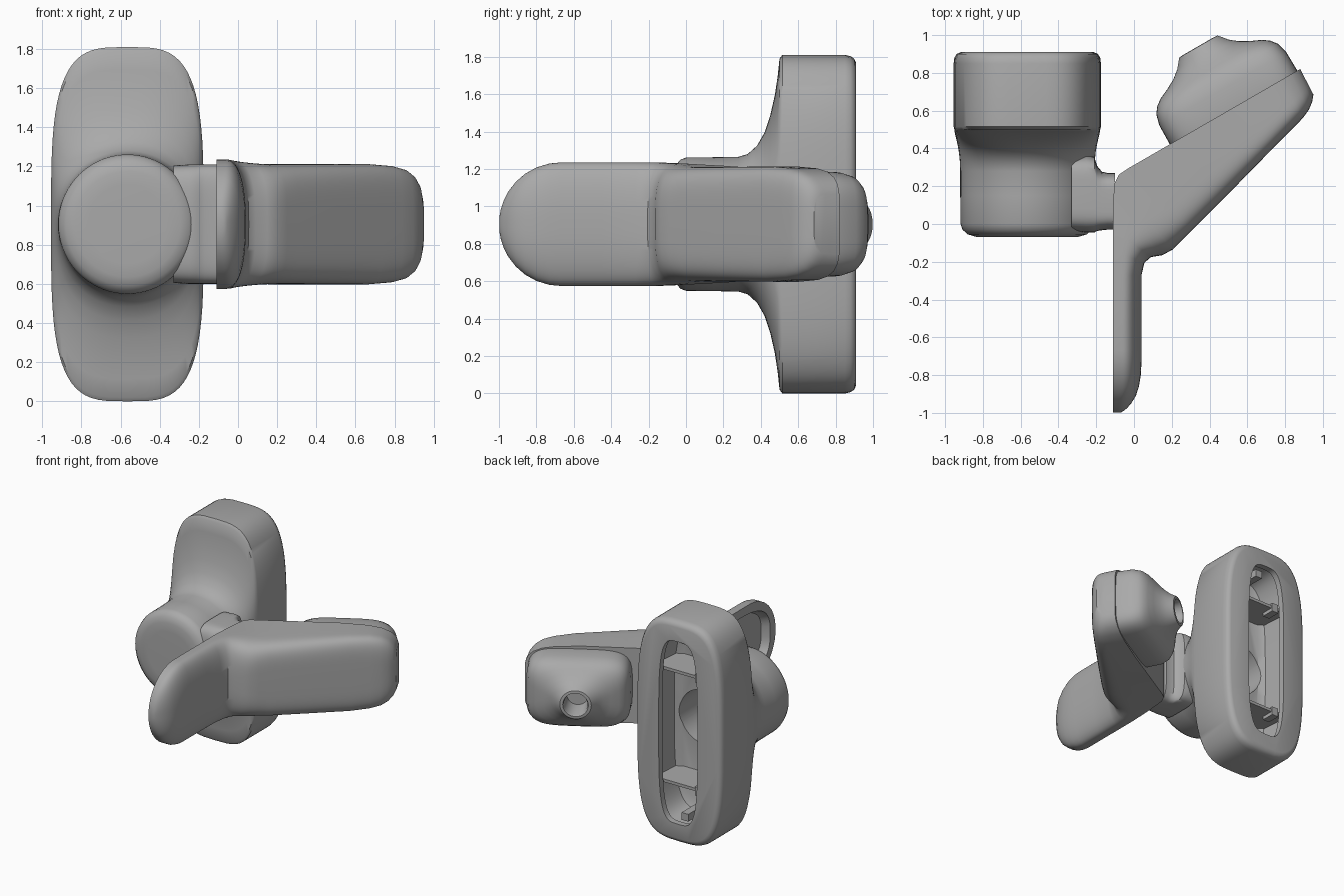
import bpy, bmesh, math
from mathutils import Vector as V

ZC = 0.905           # height of the common axis
BX = -0.565          # x of the mounting body
X, Y, Z = V((1, 0, 0)), V((0, 1, 0)), V((0, 0, 1))

grey = bpy.data.materials.new("mid grey plastic")
grey.diffuse_color = (0.40, 0.40, 0.40, 1)


def spow(t, e):
    return math.copysign(abs(t) ** e, t)


def oval(c, u, v, a, b, n, count=72):
    """Superellipse ring around c in the plane u, v."""
    angs = [2 * math.pi * i / count for i in range(count)]
    return [c + u * a * spow(math.cos(t), 2 / n) + v * b * spow(math.sin(t), 2 / n) for t in angs]


def loft(name, rings):
    """Skin closed rings and cap both ends."""
    bm = bmesh.new()
    vs = [[bm.verts.new(p) for p in r] for r in rings]
    k = len(rings[0])
    for r, s in zip(vs, vs[1:]):
        for i in range(k):
            j = (i + 1) % k
            bm.faces.new((r[i], r[j], s[j], s[i]))
    bm.faces.new(vs[0])
    bm.faces.new(vs[-1])
    bmesh.ops.recalc_face_normals(bm, faces=bm.faces)
    me = bpy.data.meshes.new(name)
    bm.to_mesh(me)
    bm.free()
    me.materials.append(grey)
    ob = bpy.data.objects.new(name, me)
    bpy.context.collection.objects.link(ob)
    return ob


def activate(ob):
    bpy.ops.object.select_all(action='DESELECT')
    ob.select_set(True)
    bpy.context.view_layer.objects.active = ob


def cut(ob, cutter):
    activate(ob)
    m = ob.modifiers.new("cut", 'BOOLEAN')
    m.operation, m.solver, m.object = 'DIFFERENCE', 'EXACT', cutter
    bpy.ops.object.modifier_apply(modifier=m.name)
    bpy.data.objects.remove(cutter)


def y_loft(name, rows):
    return loft(name, [oval(V((BX, y, ZC)), X, Z, a, b, n) for y, a, b, n in rows])


# Mounting body: round boss flaring into a tall oval base (y, half width, half height, roundness)
body = y_loft("mounting_body", [
    (-0.07, 0.20, 0.20, 2), (-0.068, 0.27, 0.27, 2), (-0.055, 0.315, 0.315, 2),
    (-0.03, 0.343, 0.345, 2), (0.0, 0.353, 0.356, 2), (0.15, 0.355, 0.358, 2),
    (0.28, 0.355, 0.36, 2.05), (0.33, 0.357, 0.375, 2.1), (0.38, 0.362, 0.42, 2.2),
    (0.42, 0.369, 0.49, 2.4), (0.45, 0.376, 0.58, 2.7), (0.475, 0.382, 0.69, 3),
    (0.49, 0.385, 0.79, 3.3), (0.5, 0.386, 0.885, 3.5), (0.515, 0.39, 0.905, 3.6),
    (0.85, 0.39, 0.905, 3.6), (0.88, 0.386, 0.898, 3.6), (0.9, 0.374, 0.884, 3.6),
    (0.91, 0.352, 0.86, 3.6)])
# Hollow interior behind a narrower slot in the back
cut(body, y_loft("slot_cutter", [(0.57, 0.20, 0.70, 3.5), (0.6, 0.25, 0.76, 3.5), (0.86, 0.27, 0.79, 3.5),
                                 (0.861, 0.175, 0.745, 3.8), (1.0, 0.175, 0.745, 3.8)]))
cut(body, y_loft("boss_cutter", [(0.05, 0.22, 0.22, 2), (0.62, 0.22, 0.22, 2)]))


def box(name, lo, hi):
    a, b = V(lo), V(hi)
    return loft(name, [[V((a.x, a.y, z)), V((b.x, a.y, z)), V((b.x, b.y, z)), V((a.x, b.y, z))]
                       for z in (a.z, b.z)])


# Shelves and clips inside the base
for s, label in ((1, "upper"), (-1, "lower")):
    z = ZC + s * 0.46
    box(label + "_shelf", (BX - 0.255, 0.56, z - 0.012), (BX + 0.255, 0.84, z + 0.012))
    box(label + "_clip", (BX - 0.17, 0.74, z - 0.04), (BX - 0.11, 0.85, z + 0.03))
    box(label + "_end_clip", (BX - 0.03, 0.6, ZC + s * 0.72 - 0.03), (BX + 0.03, 0.82, ZC + s * 0.72 + 0.03))

# Short neck joining the body to the handle (x, centre y, half depth, half height)
loft("neck", [oval(V((x, cy, ZC)), Y, Z, a, b, 5) for x, cy, a, b in [
    (-0.33, 0.16, 0.20, 0.30), (-0.25, 0.16, 0.205, 0.305), (-0.21, 0.155, 0.20, 0.305),
    (-0.195, 0.135, 0.172, 0.305), (-0.17, 0.122, 0.155, 0.305), (-0.14, 0.12, 0.15, 0.305),
    (-0.10, 0.12, 0.15, 0.305)]])


# Bent handle: stations give inner point, outer point, half height, roundness, rim share
def half_section(ax, ay, bx, by, h, n, u0, count=48):
    a, b = V((ax, ay, ZC)), V((bx, by, ZC))
    ring = [a - Z * h]
    for i in range(count + 1):
        t = math.pi * i / count
        u = u0 + (1 - u0) * abs(math.sin(t)) ** (2 / n)
        ring.append(a.lerp(b, u) - Z * h * spow(math.cos(t), 2 / n))
    return ring + [a + Z * h]


stations = []
for t, bx in [(0.002, -0.07), (0.01, -0.055), (0.025, -0.037), (0.05, -0.015), (0.09, 0.01),
              (0.14, 0.026), (0.2, 0.036), (0.27, 0.04), (0.33, 0.04)]:
    stations.append((-0.11, t - 1, bx, t - 1, math.sqrt(0.33 ** 2 - (0.33 - t) ** 2), 2.4, 0.3))
stations += [
    (-0.11, -0.45, 0.04, -0.45, 0.33, 2.4, 0.3), (-0.11, -0.27, 0.04, -0.27, 0.33, 2.5, 0.3),
    (-0.11, -0.14, 0.055, -0.205, 0.33, 2.7, 0.28), (-0.11, -0.02, 0.09, -0.175, 0.325, 3, 0.28),
    (-0.11, 0.10, 0.15, -0.165, 0.318, 3.5, 0.32), (-0.105, 0.21, 0.205, -0.135, 0.312, 4, 0.38),
    (-0.08, 0.262, 0.25, -0.09, 0.308, 4.5, 0.42), (-0.03, 0.295, 0.31, -0.03, 0.306, 5, 0.45),
    (0.2, 0.428, 0.5, 0.16, 0.307, 5, 0.45), (0.5, 0.601, 0.74, 0.405, 0.308, 5, 0.45),
    (0.68, 0.705, 0.84, 0.505, 0.298, 4.6, 0.4), (0.77, 0.757, 0.895, 0.562, 0.28, 4.3, 0.4),
    (0.83, 0.792, 0.926, 0.605, 0.25, 4, 0.4), (0.865, 0.812, 0.943, 0.645, 0.21, 4, 0.4),
    (0.88, 0.82, 0.95, 0.685, 0.16, 4, 0.4)]
handle = loft("bent_handle", [half_section(*s) for s in stations])
# Shallow recess in the back of the paddle
cut(handle, loft("recess_cutter", [oval(V((x, -0.52, ZC)), Y, Z, a, b, 2.8) for x, a, b in
                                   [(-0.2, 0.41, 0.26), (-0.1, 0.41, 0.26), (-0.05, 0.38, 0.23)]]))

# Nozzle housing on the slanted face (height, half width, half tall, roundness)
D, N = V((0.866, 0.5, 0)), V((-0.5, 0.866, 0))
base = V((0.53, 0.612, ZC))
loft("nozzle_housing", [oval(base + N * h, D, Z, a, b, n) for h, a, b, n in [
    (-0.04, 0.385, 0.28, 4.5), (0.0, 0.39, 0.284, 4.5), (0.12, 0.388, 0.28, 4.5),
    (0.18, 0.372, 0.266, 4.2), (0.215, 0.345, 0.245, 3.8), (0.24, 0.31, 0.22, 3.4),
    (0.265, 0.255, 0.195, 2.8), (0.295, 0.2, 0.168, 2.4), (0.33, 0.157, 0.142, 2.1),
    (0.365, 0.128, 0.124, 2), (0.378, 0.117, 0.115, 2), (0.38, 0.095, 0.095, 2),
    (0.36, 0.088, 0.088, 2), (0.2, 0.08, 0.08, 2)]])

# Smooth shading with sharp edges kept
for ob in list(bpy.context.scene.objects):
    activate(ob)
    bpy.ops.object.shade_smooth_by_angle(angle=math.radians(35))
